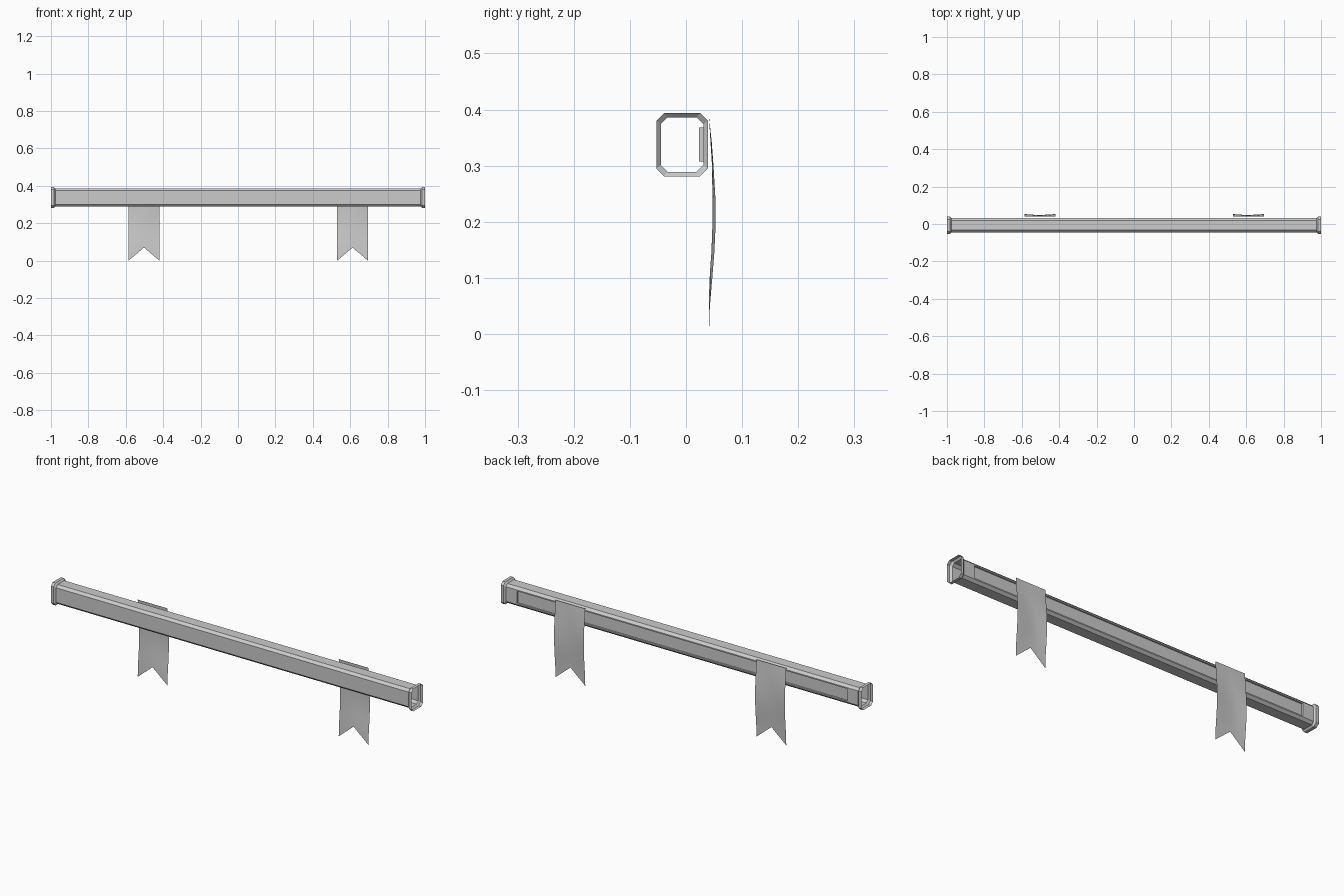
import bpy, bmesh, math

if "Cube" in bpy.data.objects:
    bpy.data.objects.remove(bpy.data.objects["Cube"])

def make_object(name, bm):
    mesh = bpy.data.meshes.new(name)
    bm.to_mesh(mesh)
    bm.free()
    ob = bpy.data.objects.new(name, mesh)
    bpy.context.collection.objects.link(ob)
    return ob

def octagon(y0, y1, z0, z1, c):
    """Rectangle in the YZ plane with chamfered corners."""
    return [(y0 + c, z0), (y1 - c, z0), (y1, z0 + c), (y1, z1 - c),
            (y1 - c, z1), (y0 + c, z1), (y0, z1 - c), (y0, z0 + c)]

# Hollow chamfered rail with flared open ends and a recessed back panel
TUBE = octagon(-0.045, 0.031, 0.289, 0.386, 0.012)
RIM = octagon(-0.053, 0.039, 0.281, 0.394, 0.014)
stations = [(-1, RIM), (-0.985, RIM), (-0.977, TUBE),
            (0.977, TUBE), (0.985, RIM), (1, RIM)]
bm = bmesh.new()
rings = [[bm.verts.new((x, y, z)) for y, z in prof] for x, prof in stations]
for a, b in zip(rings, rings[1:]):
    for i in range(8):
        j = (i + 1) % 8
        bm.faces.new((a[i], a[j], b[j], b[i]))
bmesh.ops.recalc_face_normals(bm, faces=bm.faces)
back = max((f for f in bm.faces if f.normal.y > 0.9), key=lambda f: f.calc_area())
bmesh.ops.inset_individual(bm, faces=[back], thickness=0.006)
panel = list(back.verts)
for v in panel:
    v.co.x = math.copysign(0.917, v.co.x)
    v.co.z = 0.368 if v.co.z > 0.337 else 0.307
step = bmesh.ops.extrude_discrete_faces(bm, faces=[back])["faces"][0]
rim_edges = [e for e in bm.edges if e.is_boundary]
for v in step.verts:
    v.co.y = 0.023
# walls joining the pocket floor to the back face
for e in list(step.edges):
    p, q = e.verts
    near = lambda v: min(panel, key=lambda w: abs(w.co.x - v.co.x) + abs(w.co.z - v.co.z)
                         if w.is_valid else 9)
    a, b = near(p), near(q)
    if a is not p and not any(p in f.verts and a in f.verts and q in f.verts for f in bm.faces):
        bm.faces.new((p, q, b, a))
bmesh.ops.recalc_face_normals(bm, faces=bm.faces)
make_object("rail", bm)

# Swallow-tailed ribbons hanging behind the rail
def ribbon(name, cx, width=0.165, top=0.387, cols=4, rows=8):
    bm = bmesh.new()
    grid = []
    for r in range(rows + 1):
        row = []
        for c in range(cols + 1):
            u, t = c / cols, r / rows
            low = 0.07 * (1 - abs(2 * u - 1))
            bulge = math.sin(math.pi * min(1, t * 1.08))
            ripple = 0.75 + 0.25 * math.sin(2 * math.pi * (u + 0.6 * t))
            row.append(bm.verts.new((cx + (u - 0.5) * width,
                                     0.041 + 0.012 * bulge * ripple,
                                     top + (low - top) * t)))
        grid.append(row)
    for a, b in zip(grid, grid[1:]):
        for i in range(cols):
            bm.faces.new((a[i + 1], a[i], b[i], b[i + 1]))
    bmesh.ops.recalc_face_normals(bm, faces=bm.faces)
    if sum(f.normal.y for f in bm.faces) < 0:
        bmesh.ops.reverse_faces(bm, faces=bm.faces)
    for f in bm.faces:
        f.smooth = True
    make_object(name, bm)

ribbon("ribbon_left", -0.5025)
ribbon("ribbon_right", 0.6125)
